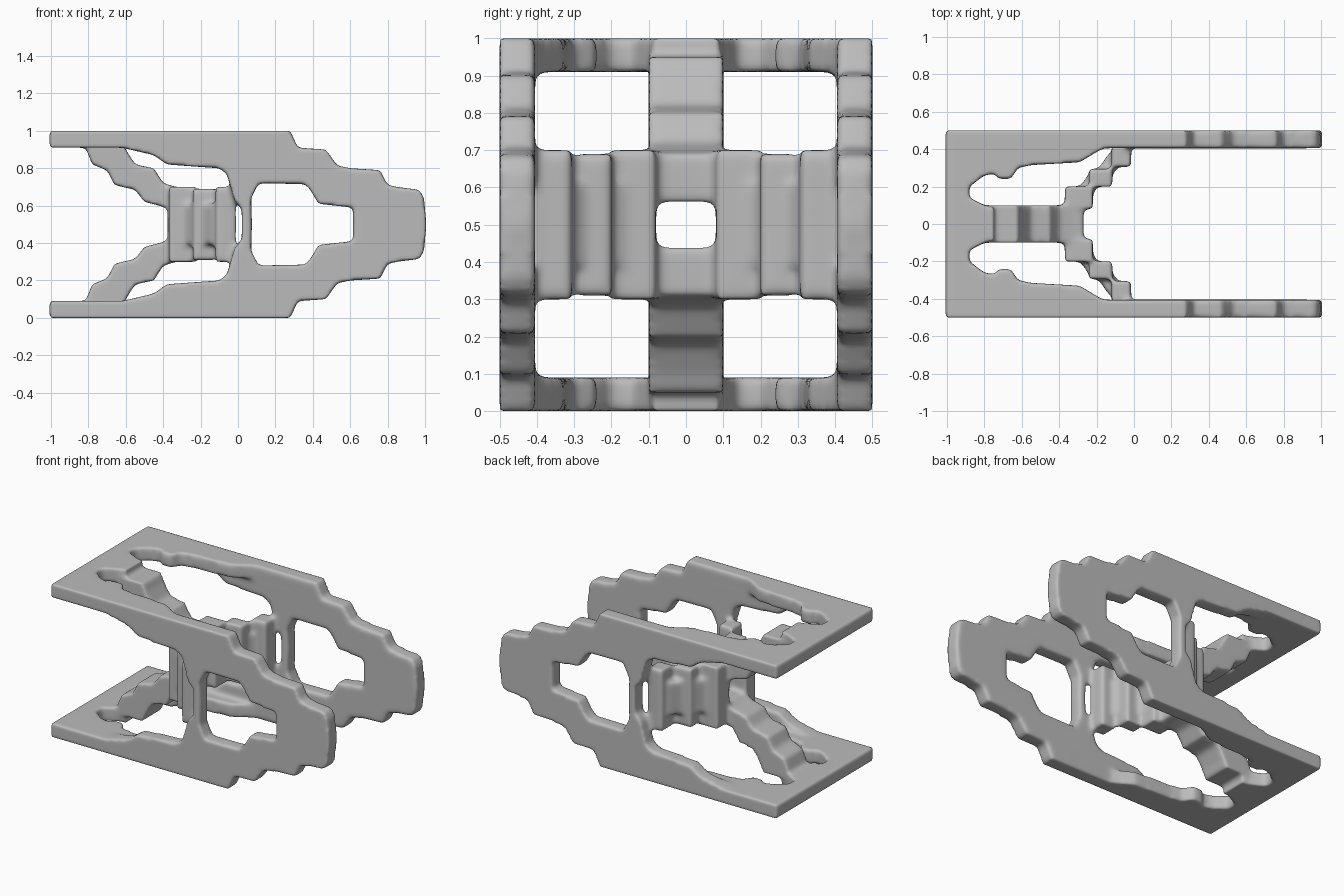
import bpy
import bmesh

default_cube = bpy.data.objects.get("Cube")
if default_cube:
    bpy.data.objects.remove(default_cube, do_unlink=True)

MIDDLE = 0.5      # height of the horizontal mirror plane
PAST = 0.02       # overlap across a mirror plane
RIM = 1.008       # outer reach, allowing for the rounding


def prism(bm, outline, axis, low, high, side, level):
    """Extrude an outline along y or z and mirror it into one quarter."""
    def place(a, b, depth):
        y, z = (depth, b) if axis == "y" else (b, depth)
        return a, side * y, MIDDLE + level * (z - MIDDLE)

    lower = [bm.verts.new(place(a, b, low)) for a, b in outline]
    upper = [bm.verts.new(place(a, b, high)) for a, b in outline]
    bm.faces.new(lower)
    bm.faces.new(upper)
    for i in range(len(outline)):
        j = (i + 1) % len(outline)
        bm.faces.new((lower[i], lower[j], upper[j], upper[i]))


def rectangle(x_low, x_high, y_low, y_high):
    return [(x_low, y_low), (x_high, y_low), (x_high, y_high), (x_low, y_high)]


# Upper half of a side plate: stepped nose, window and slim pillar
nose = [(-RIM, 1), (.28, 1), (.32, .91), (.47, .9), (.53, .815), (.6, .8),
        (.76, .79), (.8, .71), (.85, .7), (.97, .685), (.995, .64), (RIM, .48)]
window = [(.615, .48), (.615, .59), (.43, .61), (.39, .68), (.36, .715),
          (.11, .72), (.07, .64), (.075, .48)]
pillar = [(.022, .48), (.02, .58), (-.02, .63), (-.06, .77), (-.1, .8)]
band = [(-.38, .82), (-.45, .87), (-.62, .91), (-RIM, .91)]
side_plate = nose + window + pillar + band

# Half of a deck plate with its ragged notch
deck_outer = [(-RIM, -PAST), (-RIM, .5), (.1, .5), (.1, .41), (-.15, .41)]
deck_notch = [(-.2, .385), (-.29, .33), (-.55, .315), (-.62, .3), (-.66, .24),
              (-.72, .24), (-.75, .27), (-.8, .26), (-.88, .2), (-.88, .14),
              (-.8, .1), (-.75, .09), (-.75, -PAST)]
deck = deck_outer + deck_notch

# Stepped arm running from the deck down to the central joint
arm_top = [(-.86, .95), (-.62, .95), (-.6, .9), (-.55, .82), (-.45, .8),
           (-.4, .72), (-.33, .7), (-.27, .69)]
arm_under = [(-.27, .56), (-.36, .57), (-.4, .595), (-.5, .62), (-.55, .685),
             (-.66, .71), (-.7, .79), (-.78, .82), (-.81, .9)]
arm = arm_top + arm_under

# Zigzag web joining the upright slabs to the pillars
web = [(-.38, .08), (-.36, .18), (-.28, .21), (-.24, .27), (-.18, .31),
       (-.14, .37), (-.08, .41), (-.01, .41), (-.02, .34), (-.1, .29),
       (-.13, .23), (-.2, .2), (-.22, .15), (-.3, .08)]
slabs = [
    (rectangle(-.37, -.22, .08, .2), .7),
    (rectangle(-.24, -.115, .2, .295), .69),
    (rectangle(-.12, -.015, .305, .42), .7),
]

# Assemble the four mirrored quarters as overlapping solids
bm = bmesh.new()
for side in (-1, 1):
    for level in (-1, 1):
        prism(bm, side_plate, "y", .405, .5, side, level)
        prism(bm, deck, "z", .91, 1, side, level)
        prism(bm, arm, "y", -PAST, .1, side, level)
        prism(bm, web, "z", MIDDLE - PAST, .61, side, level)
        for outline, top in slabs:
            prism(bm, outline, "z", MIDDLE - PAST, top, side, level)
bmesh.ops.recalc_face_normals(bm, faces=bm.faces[:])
bmesh.ops.triangulate(bm, faces=bm.faces[:])

mesh = bpy.data.meshes.new("truss_frame")
bm.to_mesh(mesh)
bm.free()
frame = bpy.data.objects.new("truss_frame", mesh)
bpy.context.collection.objects.link(frame)

# Plain grey finish
grey = bpy.data.materials.new("plain grey")
grey.use_nodes = True
colour = (.5, .5, .5, 1)
grey.diffuse_color = colour
grey.node_tree.nodes["Principled BSDF"].inputs["Base Color"].default_value = colour
mesh.materials.append(grey)

# Fuse the solids into one skin and round every edge
fuse = frame.modifiers.new("fuse", "REMESH")
fuse.mode = "VOXEL"
fuse.voxel_size = .0125
fuse.use_smooth_shade = True
soften = frame.modifiers.new("soften", "SMOOTH")
soften.factor = .5
soften.iterations = 9
